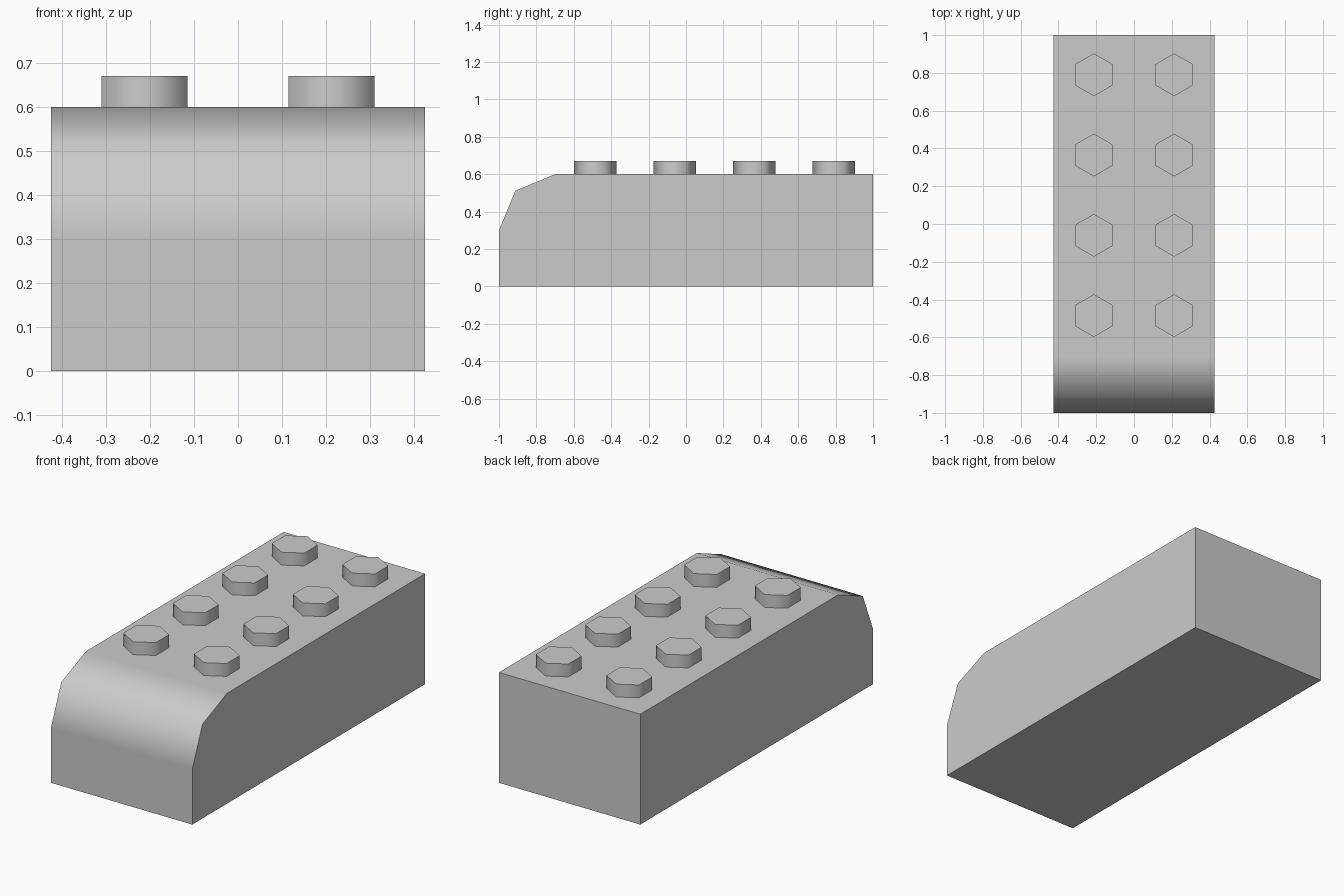
import bpy, bmesh, math
from mathutils import Matrix

cube = bpy.data.objects.get("Cube")
if cube:
    bpy.data.objects.remove(cube, do_unlink=True)

HALF_W, HEIGHT, ROUND = 0.425, 0.6, 0.3
STUD_R, STUD_H, PITCH = 0.113, 0.07, 0.425

grey = bpy.data.materials.new("light grey")
grey.use_nodes = True
colour = (0.6, 0.6, 0.6, 1)
grey.diffuse_color = colour
grey.node_tree.nodes["Principled BSDF"].inputs["Base Color"].default_value = colour


def finish(name, bm, angle):
    """Turn a bmesh into a shaded object with the grey material."""
    bmesh.ops.recalc_face_normals(bm, faces=bm.faces)
    mesh = bpy.data.meshes.new(name)
    bm.to_mesh(mesh)
    bm.free()
    mesh.materials.append(grey)
    obj = bpy.data.objects.new(name, mesh)
    bpy.context.collection.objects.link(obj)
    bpy.ops.object.select_all(action='DESELECT')
    obj.select_set(True)
    bpy.context.view_layer.objects.active = obj
    bpy.ops.object.shade_smooth_by_angle(angle=math.radians(angle))
    return obj


# Brick body: side profile with a rounded upper front edge, extruded across
profile = [(1, 0), (1, HEIGHT)]
for i in range(3):
    a = math.radians(90 + 45 * i)
    profile.append((-1 + ROUND + ROUND * math.cos(a),
                    HEIGHT - ROUND + ROUND * math.sin(a)))
profile.append((-1, 0))
bm = bmesh.new()
face = bm.faces.new([bm.verts.new((-HALF_W, y, z)) for y, z in profile])
side = bmesh.ops.extrude_face_region(bm, geom=[face])
moved = [v for v in side["geom"] if isinstance(v, bmesh.types.BMVert)]
bmesh.ops.translate(bm, verts=moved, vec=(2 * HALF_W, 0, 0))
body = finish("brick_body", bm, 60)
weighted = body.modifiers.new("flat_large_faces", 'WEIGHTED_NORMAL')
weighted.weight = 100
weighted.keep_sharp = True

# Two rows of four hexagonal studs, points facing front and back
for row, x in (("right", -PITCH / 2), ("left", PITCH / 2)):
    for n in range(4):
        y = -0.485 + n * PITCH
        bm = bmesh.new()
        place = (Matrix.Translation((x, y, HEIGHT + STUD_H / 2))
                 @ Matrix.Rotation(math.radians(90), 4, 'Z'))
        bmesh.ops.create_cone(bm, cap_ends=True, segments=6, radius1=STUD_R,
                              radius2=STUD_R, depth=STUD_H, matrix=place)
        # Points must lie along y
        if max(v.co.y for v in bm.verts) - y < STUD_R * 0.95:
            bmesh.ops.rotate(bm, verts=bm.verts, cent=(x, y, 0),
                             matrix=Matrix.Rotation(math.radians(30), 3, 'Z'))
        finish(f"stud_{row}_{n + 1}", bm, 65)
